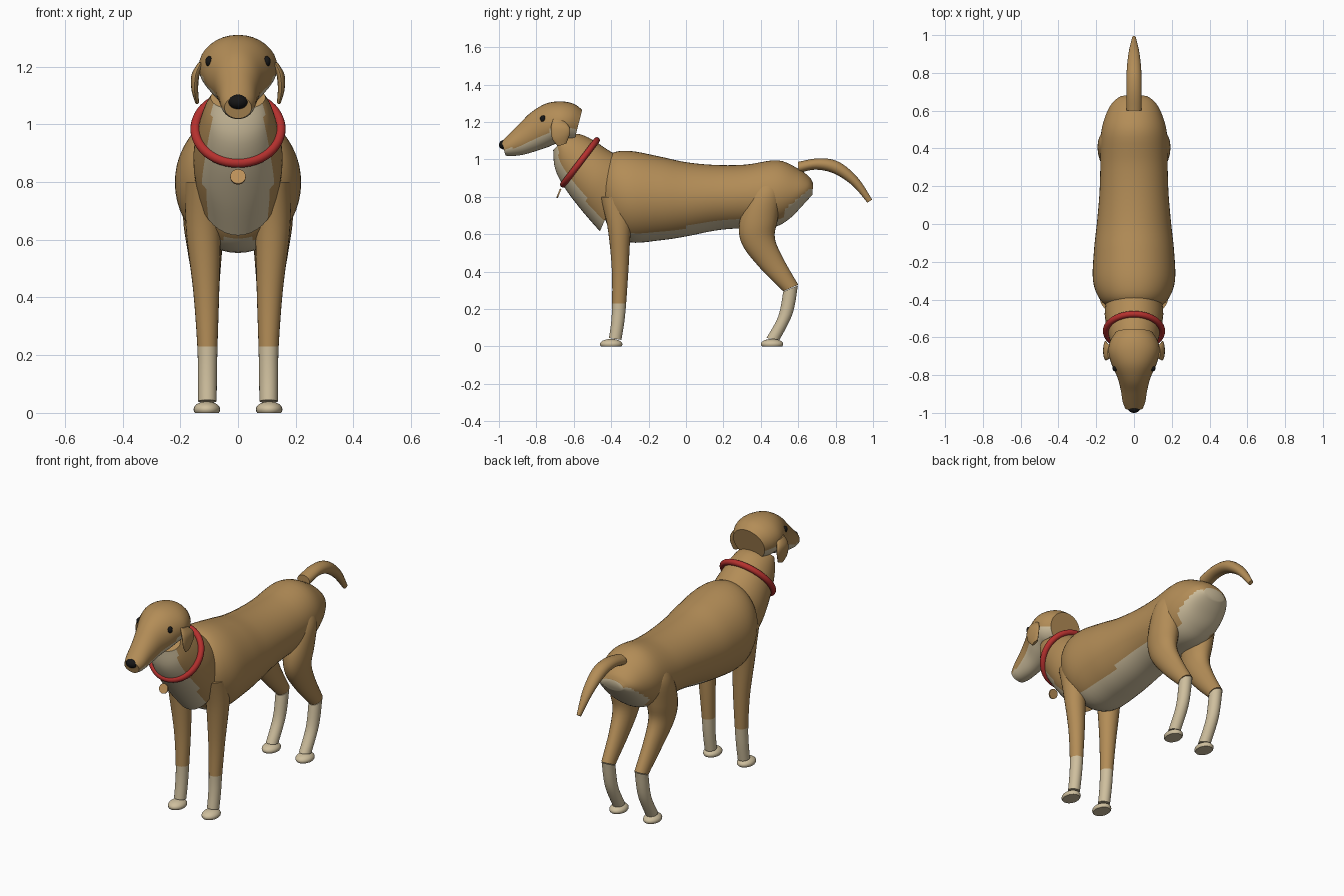
import bpy, bmesh, math
from mathutils import Vector

cube = bpy.data.objects.get("Cube")
if cube:
    bpy.data.objects.remove(cube, do_unlink=True)


def material(name, rgb):
    mat = bpy.data.materials.new(name)
    mat.use_nodes = True
    colour = (*rgb, 1)
    mat.diffuse_color = colour
    mat.node_tree.nodes["Principled BSDF"].inputs["Base Color"].default_value = colour
    return mat


TAN = material("tan fur", (.45, .265, .095))
CREAM = material("cream fur", (.62, .52, .34))
RED = material("red collar", (.46, .03, .027))
BLACK = material("black nose and eyes", (.008, .008, .008))
BRASS = material("brass tag", (.5, .28, .1))


def smooth(obj):
    bpy.ops.object.select_all(action='DESELECT')
    obj.select_set(True)
    bpy.context.view_layer.objects.active = obj
    bpy.ops.object.shade_smooth_by_angle(angle=math.radians(40))


def spline(rows, steps):
    """Catmull-Rom interpolation through the cross-section rows."""
    rows = [Vector(r) for r in rows]
    out = []
    for i in range(len(rows) - 1):
        a, b = rows[max(i - 1, 0)], rows[i]
        c, d = rows[i + 1], rows[min(i + 2, len(rows) - 1)]
        for k in range(steps):
            t = k / steps
            out.append((b * 2 + (c - a) * t + (a * 2 - b * 5 + c * 4 - d) * t ** 2
                        + (b * 3 - a - c * 3 + d) * t ** 3) / 2)
    return out + [rows[-1]]


def loft(name, rows, rule=None, side=1, sides=32, steps=5, mats=(TAN, CREAM)):
    """Elliptical sections; each row: y, z of one edge, y, z of the other,
    half width, x of the centre. The rule picks cream faces."""
    bm = bmesh.new()
    rings = []
    for y1, z1, y2, z2, half, cx in spline(rows, steps):
        ring = []
        for k in range(sides):
            a = math.tau * k / sides
            u = math.cos(a) / 2 + .5
            ring.append(bm.verts.new((side * (cx + half * math.sin(a)),
                                      y2 + (y1 - y2) * u, z2 + (z1 - z2) * u)))
        rings.append(ring)
    for r, s in zip(rings, rings[1:]):
        for k in range(sides):
            n = (k + 1) % sides
            bm.faces.new((r[k], r[n], s[n], s[k]))
    bm.faces.new(rings[0])
    bm.faces.new(rings[-1])
    bmesh.ops.recalc_face_normals(bm, faces=bm.faces)
    for f in bm.faces:
        if rule and rule(f.calc_center_median(), f.normal):
            f.material_index = 1
    mesh = bpy.data.meshes.new(name)
    bm.to_mesh(mesh)
    bm.free()
    for m in mats:
        mesh.materials.append(m)
    obj = bpy.data.objects.new(name, mesh)
    bpy.context.collection.objects.link(obj)
    smooth(obj)
    return obj


def ball(name, centre, size, mat, floor=None):
    bpy.ops.mesh.primitive_uv_sphere_add(segments=24, ring_count=14, location=centre)
    obj = bpy.context.object
    obj.name = name
    for v in obj.data.vertices:
        v.co = Vector(a * b for a, b in zip(v.co, size))
        if floor is not None:
            v.co.z = max(v.co.z, floor - centre[2])
    obj.data.materials.append(mat)
    smooth(obj)
    return obj


# Torso with a cream belly and rump
def torso_patch(c, n):
    return n.z < -.74 or (c.y > .53 and n.y - n.z > .86)


loft("torso", [
    (-.45, .95, -.45, .72, .12, 0),
    (-.40, 1.03, -.40, .62, .18, 0),
    (-.30, 1.045, -.30, .557, .217, 0),
    (-.14, 1.015, -.14, .567, .212, 0),
    (.0, .985, .0, .588, .197, 0),
    (.16, .97, .16, .62, .183, 0),
    (.32, .972, .30, .632, .178, 0),
    (.49, .995, .46, .635, .175, 0),
    (.60, .95, .55, .68, .15, 0),
    (.66, .905, .62, .75, .115, 0),
    (.68, .87, .675, .81, .07, 0),
], torso_patch, sides=48)

# Neck and chest with a cream throat
throat = Vector((0, -.8, -.6))
loft("neck", [
    (-.30, .99, -.46, .615, .145, 0),
    (-.40, 1.04, -.56, .73, .155, 0),
    (-.50, 1.105, -.65, .85, .137, 0),
    (-.57, 1.135, -.70, .95, .117, 0),
    (-.63, 1.135, -.71, 1.05, .095, 0),
], lambda c, n: n.dot(throat) > .62, sides=40)

# Head with a cream lower jaw, flat at the back
loft("head", [
    (-.555, 1.265, -.60, 1.09, .10, 0),
    (-.60, 1.297, -.65, 1.085, .128, 0),
    (-.67, 1.31, -.69, 1.085, .136, 0),
    (-.75, 1.298, -.74, 1.065, .118, 0),
    (-.83, 1.25, -.80, 1.045, .087, 0),
    (-.89, 1.19, -.87, 1.025, .07, 0),
    (-.95, 1.13, -.93, 1.018, .06, 0),
    (-.985, 1.095, -.965, 1.02, .047, 0),
], lambda c, n: n.z < -.3 and n.y < .6)
ball("nose", (0, -.974, 1.078), (.034, .026, .025), BLACK)

# Tail
loft("tail", [
    (.60, .987, .60, .925, .04, 0),
    (.715, 1.006, .69, .945, .04, 0),
    (.82, .985, .79, .925, .039, 0),
    (.92, .90, .89, .86, .029, 0),
    (.995, .785, .97, .768, .011, 0),
], sides=20)

# Collar and tag
bpy.ops.mesh.primitive_torus_add(major_segments=48, minor_segments=14,
                                 major_radius=.148, minor_radius=.017,
                                 location=(0, -.567, .984), rotation=(.92, 0, 0))
collar = bpy.context.object
collar.name = "collar"
collar.data.materials.append(RED)
smooth(collar)
bpy.ops.mesh.primitive_cylinder_add(vertices=24, radius=.027, depth=.008,
                                    location=(0, -.68, .818), rotation=(1.19, 0, 0))
tag = bpy.context.object
tag.name = "collar_tag"
tag.data.materials.append(BRASS)
smooth(tag)

# Paired parts
FRONT_LEG = [
    (-.46, .80, -.27, .80, .06, .125),
    (-.42, .64, -.295, .62, .06, .12),
    (-.397, .42, -.307, .42, .045, .11),
    (-.395, .23, -.32, .23, .035, .106),
    (-.40, .13, -.33, .13, .033, .106),
    (-.412, .045, -.345, .035, .032, .106),
]
THIGH = [
    (.37, .89, .48, .90, .04, .11),
    (.33, .80, .51, .82, .072, .118),
    (.285, .66, .49, .68, .072, .118),
    (.30, .545, .475, .58, .06, .115),
    (.395, .42, .52, .47, .046, .11),
    (.52, .295, .60, .33, .036, .106),
]
SHANK = [
    (.52, .293, .598, .325, .035, .106),
    (.493, .16, .57, .175, .033, .106),
    (.43, .045, .50, .035, .032, .106),
]
EAR = [
    (-.71, 1.215, -.65, 1.205, .012, .128),
    (-.722, 1.17, -.625, 1.175, .014, .147),
    (-.715, 1.11, -.62, 1.14, .012, .15),
    (-.685, 1.07, -.64, 1.085, .007, .142),
]
for label, side in (("left", 1), ("right", -1)):
    loft(label + "_front_leg", FRONT_LEG, lambda c, n: c.z < .23, side, sides=24)
    loft(label + "_thigh", THIGH, None, side, sides=24)
    loft(label + "_hind_shank", SHANK, None, side, sides=24, mats=(CREAM,))
    loft(label + "_ear", EAR, None, side, sides=20)
    ball(label + "_eye", (side * .1, -.765, 1.218), (.013, .015, .018), BLACK)
    for place, y in (("front", -.4), ("hind", .46)):
        ball(f"{label}_{place}_paw", (side * .108, y, .012), (.046, .06, .028), CREAM, 0)
